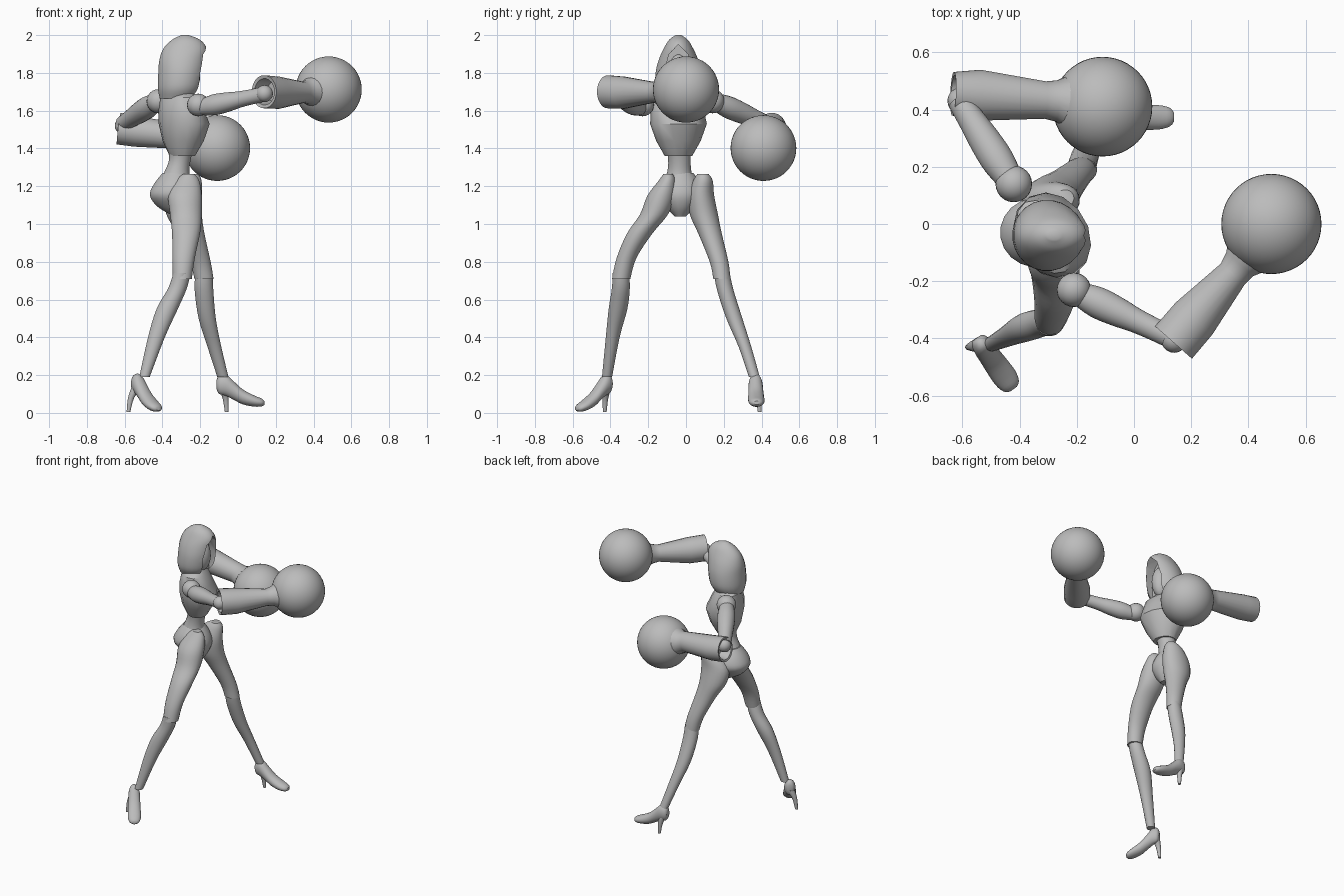
import bpy
import bmesh
import math
from mathutils import Vector, Matrix

cube = bpy.data.objects.get("Cube")
if cube:
    bpy.data.objects.remove(cube, do_unlink=True)

# One plain grey for the whole figure
grey = bpy.data.materials.new("plain grey")
grey.use_nodes = True
shade = (0.5, 0.5, 0.5, 1)
grey.diffuse_color = shade
grey.node_tree.nodes["Principled BSDF"].inputs["Base Color"].default_value = shade

parts = []


def finish(name, bm):
    bmesh.ops.recalc_face_normals(bm, faces=bm.faces)
    mesh = bpy.data.meshes.new(name)
    bm.to_mesh(mesh)
    bm.free()
    mesh.materials.append(grey)
    obj = bpy.data.objects.new(name, mesh)
    bpy.context.scene.collection.objects.link(obj)
    parts.append(obj)
    return obj


def spline(rows, steps):
    """Catmull-Rom interpolation of whole section rows."""
    rows = [Vector(r) for r in rows]
    out = []
    for i in range(len(rows) - 1):
        p1, p2 = rows[i], rows[i + 1]
        p0, p3 = rows[max(i - 1, 0)], rows[min(i + 2, len(rows) - 1)]
        for s in range(steps):
            t = s / steps
            out.append(p1 + (p2 - p0) * (t / 2)
                       + (p0 * 2 - p1 * 5 + p2 * 4 - p3) * (t * t / 2)
                       + (p1 * 3 - p0 - p2 * 3 + p3) * (t * t * t / 2))
    return out + [rows[-1]]


def loft(name, rows, axis=(0, 0, 1), yaw=0, sides=20, steps=4):
    """Skin of ellipses; each row is x, y, z, first radius, second radius."""
    n = Vector(axis).normalized()
    if abs(n.z) > 0.9:
        u = Vector((math.cos(yaw), math.sin(yaw), 0))
    else:
        u = n.cross(Vector((0, 0, 1))).normalized()
    v = n.cross(u)
    bm = bmesh.new()
    rings = []
    for r in spline(rows, steps):
        centre = Vector(r[:3])
        ring = []
        for k in range(sides):
            a = math.tau * (k + 0.5) / sides
            ring.append(bm.verts.new(centre + u * r[3] * math.cos(a) + v * r[4] * math.sin(a)))
        rings.append(ring)
    for low, high in zip(rings, rings[1:]):
        for k in range(sides):
            j = (k + 1) % sides
            bm.faces.new((low[k], low[j], high[j], high[k]))
    bm.faces.new(rings[0])
    bm.faces.new(rings[-1])
    return finish(name, bm)


def ball(name, centre, radii, segments=32):
    bm = bmesh.new()
    bmesh.ops.create_uvsphere(bm, u_segments=segments, v_segments=segments // 2, radius=1,
                              matrix=Matrix.Translation(centre) @ Matrix.Diagonal((*radii, 1)))
    return finish(name, bm)


def limb(name, start, end, widths):
    """Round limb along a straight line with evenly spaced radii."""
    a, b = Vector(start), Vector(end)
    last = len(widths) - 1
    rows = [(*a.lerp(b, i / last), w, w) for i, w in enumerate(widths)]
    return loft(name, rows, b - a)


# Torso, twisted towards one shoulder
loft("chest", [(-.31, -.045, 1.705, .05, .08), (-.31, -.045, 1.67, .085, .14),
               (-.3, -.045, 1.6, .11, .15), (-.285, -.04, 1.53, .127, .157),
               (-.29, -.04, 1.44, .105, .122), (-.295, -.04, 1.36, .065, .075)],
     yaw=math.radians(30), sides=14, steps=1)
loft("waist", [(-.3, -.04, 1.42, .07, .07), (-.308, -.035, 1.34, .058, .06),
               (-.325, -.035, 1.27, .068, .066), (-.335, -.035, 1.2, .09, .09)])
loft("pelvis", [(-.33, -.03, 1.27, .07, .07), (-.335, -.03, 1.21, .112, .11),
                (-.338, -.03, 1.15, .13, .12), (-.325, -.03, 1.09, .1, .08),
                (-.3, -.03, 1.04, .04, .03)])
loft("neck", [(-.305, -.045, 1.66, .05, .05), (-.29, -.04, 1.78, .04, .04)])

# Hood with a pointed arch opening around the face
hood = loft("hood", [(-.32, -.04, 1.665, .095, .095), (-.308, -.04, 1.72, .117, .122),
                     (-.299, -.04, 1.8, .124, .122), (-.292, -.04, 1.87, .125, .105),
                     (-.28, -.04, 1.93, .115, .078), (-.275, -.04, 1.975, .075, .05),
                     (-.28, -.04, 2, .02, .015)], sides=24)
bm = bmesh.new()
arch = [(0, 1.95), (.05, 1.9), (.075, 1.8), (.06, 1.62)]
arch += [(-y, z) for y, z in reversed(arch[1:])]
outline = bm.faces.new([bm.verts.new((-.25, y - .04, z)) for y, z in arch])
wall = bmesh.ops.extrude_face_region(bm, geom=[outline])["geom"]
bmesh.ops.translate(bm, vec=(.3, 0, 0), verts=[g for g in wall if isinstance(g, bmesh.types.BMVert)])
cutter = finish("opening_cutter", bm)
cutter.hide_render = True
parts.remove(cutter)
cut = hood.modifiers.new("opening", "BOOLEAN")
cut.operation = "DIFFERENCE"
cut.object = cutter
bpy.context.view_layer.objects.active = hood
bpy.ops.object.modifier_apply(modifier=cut.name)
bpy.data.objects.remove(cutter, do_unlink=True)
ball("face", (-.265, -.04, 1.79), (.065, .058, .11), 24)

# Right arm, reaching forward
ball("right_shoulder", (-.21, -.23, 1.63), (.06, .06, .06), 24)
limb("right_upper_arm", (-.2, -.24, 1.615), (.15, -.405, 1.69), [.04, .055, .052, .043, .04, .04])
ball("right_elbow", (.14, -.405, 1.69), (.045, .045, .045), 20)
loft("right_forearm", [(.2, -.34, 1.7, .06, .06), (.14, -.41, 1.7, .07, .07),
                       (.138, -.414, 1.7, .087, .088), (.21, -.33, 1.695, .086, .086),
                       (.345, -.175, 1.697, .056, .056), (.37, -.14, 1.7, .064, .064),
                       (.41, -.09, 1.71, .1, .1)], (.66, .75, 0), steps=1)
ball("right_fist", (.48, 0, 1.712), (.175, .175, .175), 48)

# Left arm, bent behind
ball("left_shoulder", (-.42, .14, 1.65), (.064, .064, .064), 24)
limb("left_upper_arm", (-.43, .15, 1.65), (-.61, .43, 1.53), [.045, .058, .056, .048, .042])
ball("left_elbow", (-.605, .43, 1.52), (.047, .047, .047), 20)
loft("left_forearm", [(-.56, .455, 1.5, .06, .06), (-.63, .455, 1.505, .065, .07),
                      (-.632, .455, 1.505, .077, .085), (-.54, .45, 1.49, .09, .082),
                      (-.31, .433, 1.465, .066, .068), (-.27, .43, 1.45, .073, .075),
                      (-.21, .42, 1.43, .11, .11)], (1, -.04, -.12), steps=1)
ball("left_fist", (-.11, .41, 1.402), (.174, .174, .174), 48)

# Legs, striding wide
loft("right_thigh", [(-.26, -.095, 1.265, .03, .025), (-.27, -.1, 1.23, .065, .045),
                     (-.28, -.13, 1.15, .09, .075), (-.275, -.17, 1.05, .085, .075),
                     (-.275, -.245, .95, .075, .068), (-.288, -.315, .82, .06, .053),
                     (-.295, -.343, .71, .051, .049)])
loft("right_shin", [(-.297, -.345, .74, .046, .044), (-.32, -.345, .66, .05, .048),
                    (-.375, -.36, .55, .057, .05), (-.432, -.388, .4, .045, .037),
                    (-.495, -.418, .19, .028, .027)])
loft("left_thigh", [(-.24, .09, 1.265, .03, .03), (-.26, .09, 1.23, .068, .052),
                    (-.29, .08, 1.15, .1, .07), (-.285, .095, 1.05, .095, .075),
                    (-.25, .127, .95, .073, .063), (-.2, .175, .8, .056, .05),
                    (-.18, .19, .71, .051, .046)])
loft("left_shin", [(-.18, .19, .74, .046, .042), (-.18, .208, .65, .05, .044),
                   (-.163, .256, .5, .046, .043), (-.125, .312, .35, .037, .034),
                   (-.08, .362, .19, .03, .029)])


def shoe(side, origin, direction, length, pitch, heel_tip):
    o, d = Vector((*origin, 0)), Vector((*direction, 0)).normalized()
    rows = []
    for f, z, w, h in [(-.038, .15, .018, .025), (-.025, .15, .03, .05), (.01, .148, .037, .058),
                       (.05, .12, .039, .05), (.1, .085, .042, .04), (.16, .063, .043, .03),
                       (.2, .055, .033, .021), (.215, .053, .015, .01)]:
        c = o + d * f * length
        rows.append((c.x, c.y, z - pitch * f, w, h))
    loft(side + "_shoe", rows, d, steps=3)
    top = o - d * .005
    tip = Vector((*heel_tip, 0))
    mid = top.lerp(tip, .7)
    loft(side + "_heel", [(top.x, top.y, .14, .03, .03), (mid.x, mid.y, .08, .017, .017),
                          (tip.x, tip.y, .005, .01, .01)], sides=12)


shoe("right", (-.53, -.425), (.58, -.81), .87, .14, (-.58, -.43))
shoe("left", (-.075, .368), (1, .03), 1, 0, (-.06, .39))

# Smooth shading that keeps the sharp seams
for obj in bpy.context.scene.objects:
    obj.select_set(obj in parts)
bpy.context.view_layer.objects.active = parts[0]
bpy.ops.object.shade_smooth_by_angle(angle=math.radians(35))
